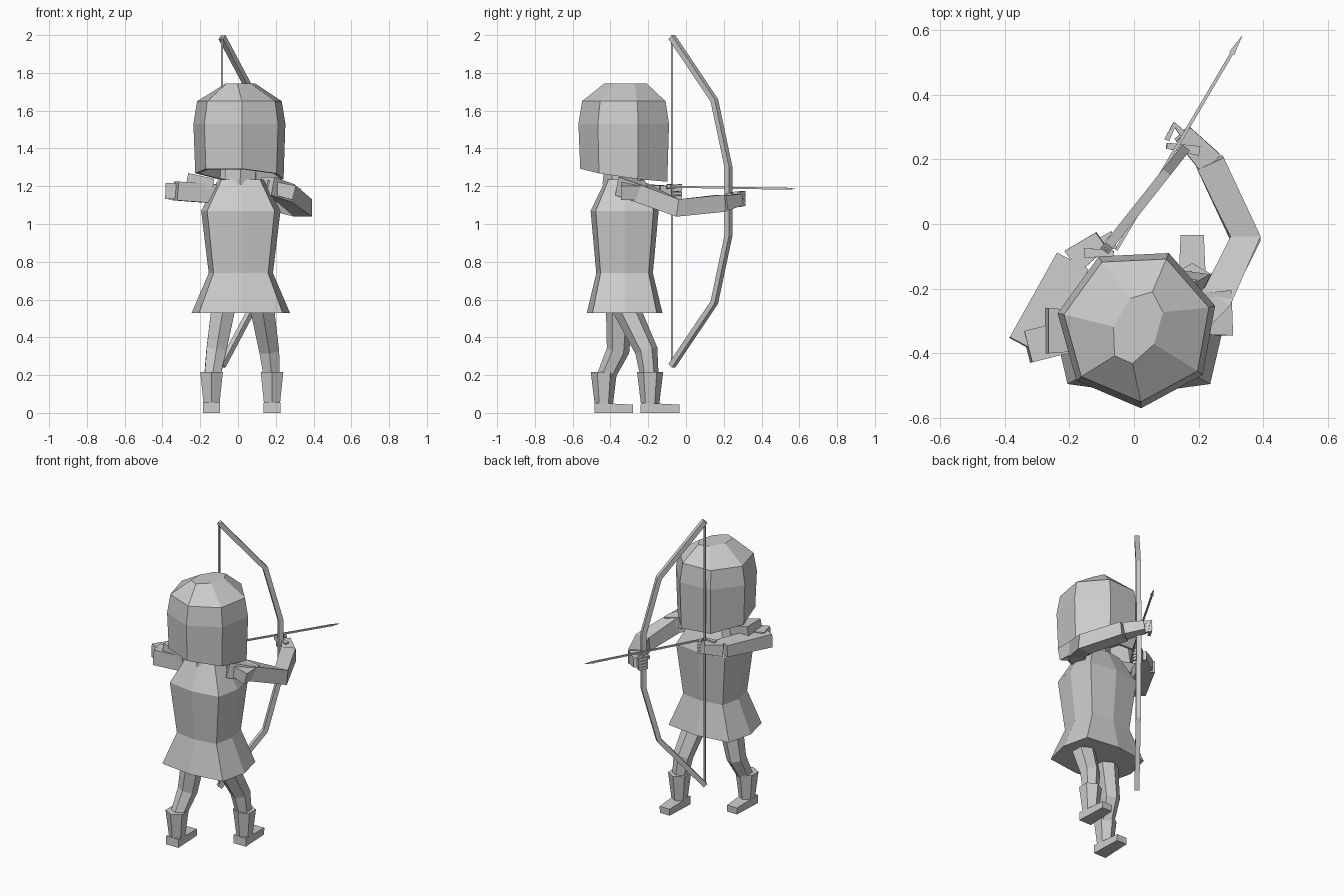
import bpy
import bmesh
import math
from mathutils import Matrix, Vector

if "Cube" in bpy.data.objects:
    bpy.data.objects.remove(bpy.data.objects["Cube"])

UP = Vector((0, 0, 1))
FORWARD = Vector((0, 1, 0))

# Single material
colour = (0.6, 0.6, 0.6, 1)
grey = bpy.data.materials.new("plain_grey")
grey.use_nodes = True
grey.diffuse_color = colour
shader = grey.node_tree.nodes["Principled BSDF"]
shader.inputs["Base Color"].default_value = colour


def loft(name, rings):
    """Skin a list of equal rings and cap both ends."""
    bm = bmesh.new()
    loops = [[bm.verts.new(point) for point in ring] for ring in rings]
    for lower, upper in zip(loops, loops[1:]):
        for i in range(len(lower)):
            bm.faces.new((lower[i - 1], lower[i], upper[i], upper[i - 1]))
    bm.faces.new(loops[0])
    bm.faces.new(loops[-1])
    bmesh.ops.recalc_face_normals(bm, faces=bm.faces)
    mesh = bpy.data.meshes.new(name)
    bm.to_mesh(mesh)
    bm.free()
    mesh.materials.append(grey)
    bpy.context.collection.objects.link(bpy.data.objects.new(name, mesh))


def tube(name, path, start, end, sides=4, flat=1, ref=UP):
    """Sweep a polygon over a path, its half width going from start to end."""
    points = [Vector(point) for point in path]
    last = len(points) - 1
    rings = []
    for i, point in enumerate(points):
        into = (point - points[max(i - 1, 0)]).normalized()
        out = (points[min(i + 1, last)] - point).normalized()
        along = (into + out).normalized()
        across = along.cross(ref).normalized()
        rise = across.cross(along) * flat
        radius = (start + (end - start) * i / last) / math.cos(math.pi / sides)
        angles = [(side + 0.5) * math.tau / sides for side in range(sides)]
        rings.append([point + (across * math.cos(a) + rise * math.sin(a)) * radius
                      for a in angles])
    loft(name, rings)


# Hooded head: seven sides, turned towards the bow, open below
head_centre = Vector((0.01, -0.32, 0))
head_turn = Matrix.Rotation(math.radians(-23), 3, "Z")


def head_ring(height, wide, long, slope=0):
    ring = []
    for i in range(7):
        angle = i * math.tau / 7
        ahead = long * math.cos(angle)
        offset = Vector((wide * math.sin(angle), ahead, height - slope * ahead))
        ring.append(head_centre + head_turn @ offset)
    return ring


rim = head_ring(1.26, 0.24, 0.24, slope=0.15)
brow = head_ring(1.53, 0.25, 0.25)
loft("hood", [
    head_ring(1.4, 0.2, 0.2),
    head_ring(1.26, 0.22, 0.22, slope=0.15),
    rim,
    brow,
    head_ring(1.65, 0.23, 0.23),
    head_ring(1.745, 0.07, 0.12),
])


# Eye openings, eyes and pupils: thin plates on the two faces beside the nose
def face_plate(name, side, near, far, depth, tail, lift):
    normal = (brow[side] - brow[0]).cross(rim[0] - brow[0]).normalized() * -side
    ring = []
    for a, b in ((near, 0.02), (far, 0.02), (far, tail), (near, depth)):
        ring.append(brow[0].lerp(brow[side], a).lerp(rim[0].lerp(rim[side], a), b))
    loft(name, [[point + normal * out for point in ring] for out in (0, lift)])


for label, side in (("left", 1), ("right", -1)):
    face_plate(label + "_eye_opening", side, 0.06, 0.95, 0.33, 0.04, 0.003)
    face_plate(label + "_eye", side, 0.25, 0.55, 0.2, 0.15, 0.006)
    face_plate(label + "_pupil", side, 0.35, 0.45, 0.17, 0.15, 0.008)

tube("neck", [(0.01, -0.35, 1.2), (0.02, -0.33, 1.42)], 0.08, 0.08, sides=6, ref=FORWARD)


# Tunic with flared skirt: eight sides with pushed-out corners
def tunic_ring(height, wide, deep):
    ring = []
    for i in range(8):
        angle = i * math.tau / 8
        push = 1.2 if i % 2 else 1
        ring.append(Vector((0.015 + wide * push * math.cos(angle),
                            -0.325 + deep * push * math.sin(angle), height)))
    return ring


loft("tunic", [
    tunic_ring(0.53, 0.26, 0.2),
    tunic_ring(0.74, 0.17, 0.15),
    tunic_ring(1.07, 0.21, 0.18),
    tunic_ring(1.235, 0.12, 0.1),
])


# Legs and boots
def leg(label, hip, knee, ankle):
    joints = [Vector((*spot, height)) for spot, height in
              ((hip, 0.6), (knee, 0.33), (ankle, 0.17))]
    tube(label + "_leg", joints, 0.065, 0.04, sides=6, ref=FORWARD)
    sole = Vector((*ankle, 0.027))
    top = sole + UP * 0.19
    tube(label + "_boot_shaft", [sole, top], 0.04, 0.06, sides=6, ref=FORWARD)
    toe = sole + FORWARD * 0.155 - UP * 0.005
    tube(label + "_boot_foot", [sole - FORWARD * 0.05, toe], 0.045, 0.036, flat=0.6)


leg("right", (-0.07, -0.35), (-0.115, -0.36), (-0.14, -0.435))
leg("left", (0.12, -0.34), (0.165, -0.21), (0.18, -0.19))


# Hands: palm, thumb and four fingers curling to one side
def hand(label, wrist, knuckle, curl):
    reach = knuckle - wrist
    inward = UP.cross(reach) * curl
    tube(label + "_palm", [wrist, knuckle], 0.04, 0.03)
    thumb_base = wrist.lerp(knuckle, 0.4) + UP * 0.03
    thumb_tip = thumb_base + reach * 0.65 + inward * 0.5
    tube(label + "_thumb", [thumb_base, thumb_tip], 0.015, 0.009)
    for i in range(4):
        base = knuckle + UP * (i - 1.5) * 0.02
        bend = base + reach * 0.3
        tip = bend - reach * 0.15 + inward * 0.4
        tube(f"{label}_finger_{i}", [base, bend, tip], 0.01, 0.008)


# Left arm holds the bow out
left_shoulder = Vector((0.15, -0.33, 1.2))
left_wrist = Vector((0.235, 0.19, 1.11))
left_arm = [left_shoulder, (0.25, -0.235, 1.165), (0.345, -0.045, 1.085), left_wrist]
tube("left_arm", left_arm, 0.05, 0.045)
tube("left_sleeve", [left_shoulder + FORWARD * 0.05, (0.295, -0.275, 1.165)],
     0.06, 0.07, flat=0.55)
hand("left", left_wrist, Vector((0.15, 0.28, 1.13)), 1)

# Right arm draws the string
right_shoulder = Vector((-0.13, -0.33, 1.16))
right_elbow = Vector((-0.33, -0.38, 1.175))
right_wrist = Vector((-0.19, -0.115, 1.165))
tube("right_upper_arm", [right_shoulder, right_elbow], 0.05, 0.05)
tube("right_forearm", [right_elbow, right_wrist], 0.062, 0.055, flat=0.7)
tube("right_sleeve", [right_shoulder + UP * 0.05, (-0.27, -0.33, 1.235)],
     0.06, 0.07, flat=0.5)
hand("right", right_wrist, Vector((-0.1, -0.05, 1.17)), -1)

# Bow: half the curve, mirrored about the grip, with a straight string
nock = Vector((-0.085, -0.075, 1.12))
pull = Vector((0.79, 1, 0))
half_bow = [(0, 0.87), (0.225, 0.535), (0.3, 0.18)]
bow_curve = half_bow + [(out, -rise) for out, rise in reversed(half_bow)]
tube("bow", [nock + pull * out + UP * rise for out, rise in bow_curve],
     0.015, 0.015, ref=pull)
tube("bow_string", [nock - UP * 0.87, nock + UP * 0.87], 0.005, 0.005, ref=FORWARD)

# Arrow
arrow_end = Vector((-0.055, -0.08, 1.197))
arrow_tip = Vector((0.333, 0.58, 1.186))
arrow_neck = arrow_end.lerp(arrow_tip, 0.92)
tube("arrow_shaft", [arrow_end, arrow_neck], 0.005, 0.005)
tube("arrow_head", [arrow_neck, arrow_tip], 0.009, 0.001, flat=0.6)
